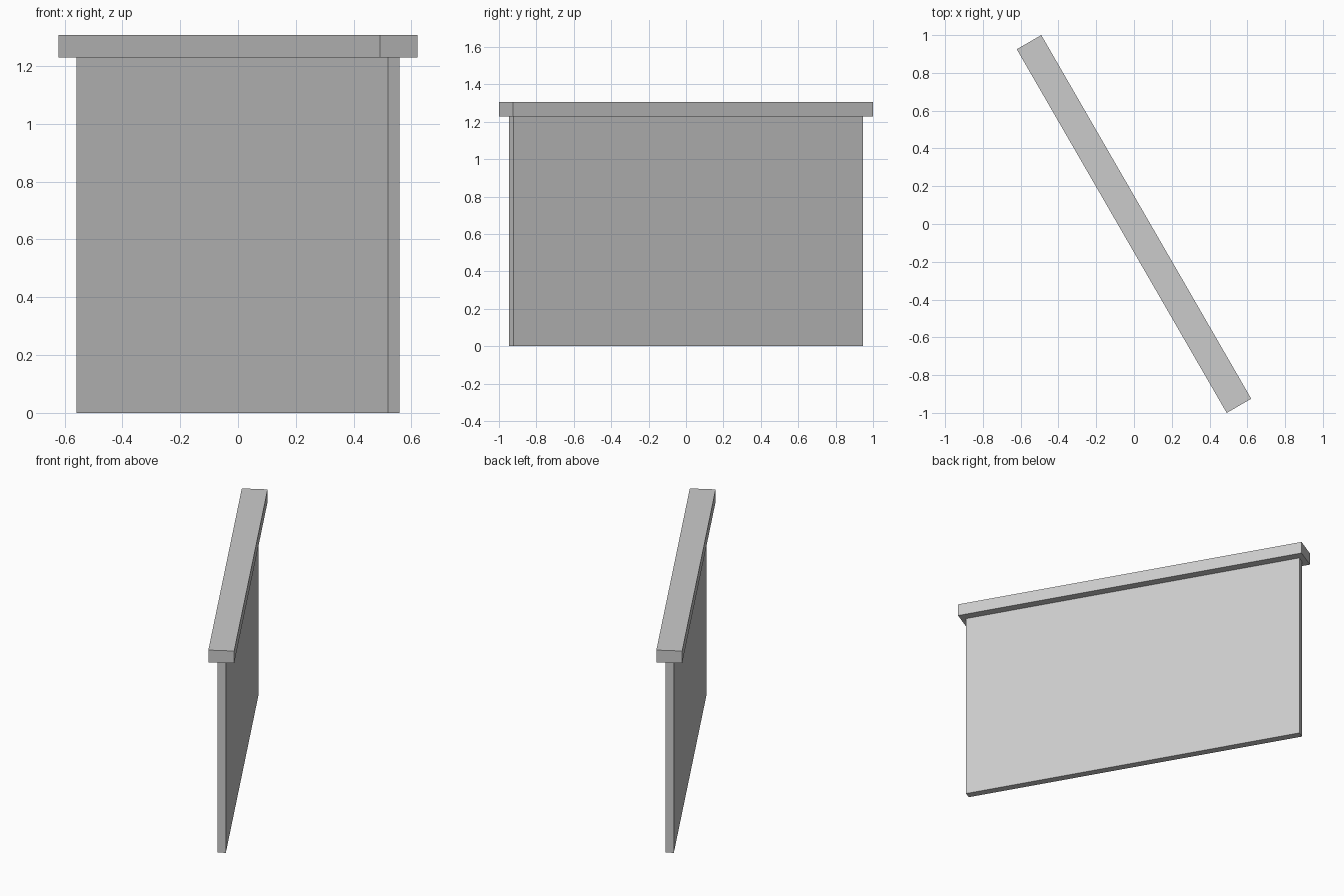
import bpy
from math import radians

if "Cube" in bpy.data.objects:
    bpy.data.objects.remove(bpy.data.objects["Cube"])

ANGLE = radians(-60)  # the wall runs diagonally across the plan


def block(name, length, width, z0, z1):
    bpy.ops.mesh.primitive_cube_add(size=1, location=(0, 0, (z0 + z1) / 2))
    ob = bpy.context.object
    ob.name = name
    ob.scale = (length, width, z1 - z0)
    ob.rotation_euler.z = ANGLE
    return ob


# Thin upright panel
block("wall_panel", 2.157, 0.047, 0, 1.229)
# Wider coping on top
block("top_cap", 2.223, 0.15, 1.229, 1.307)
